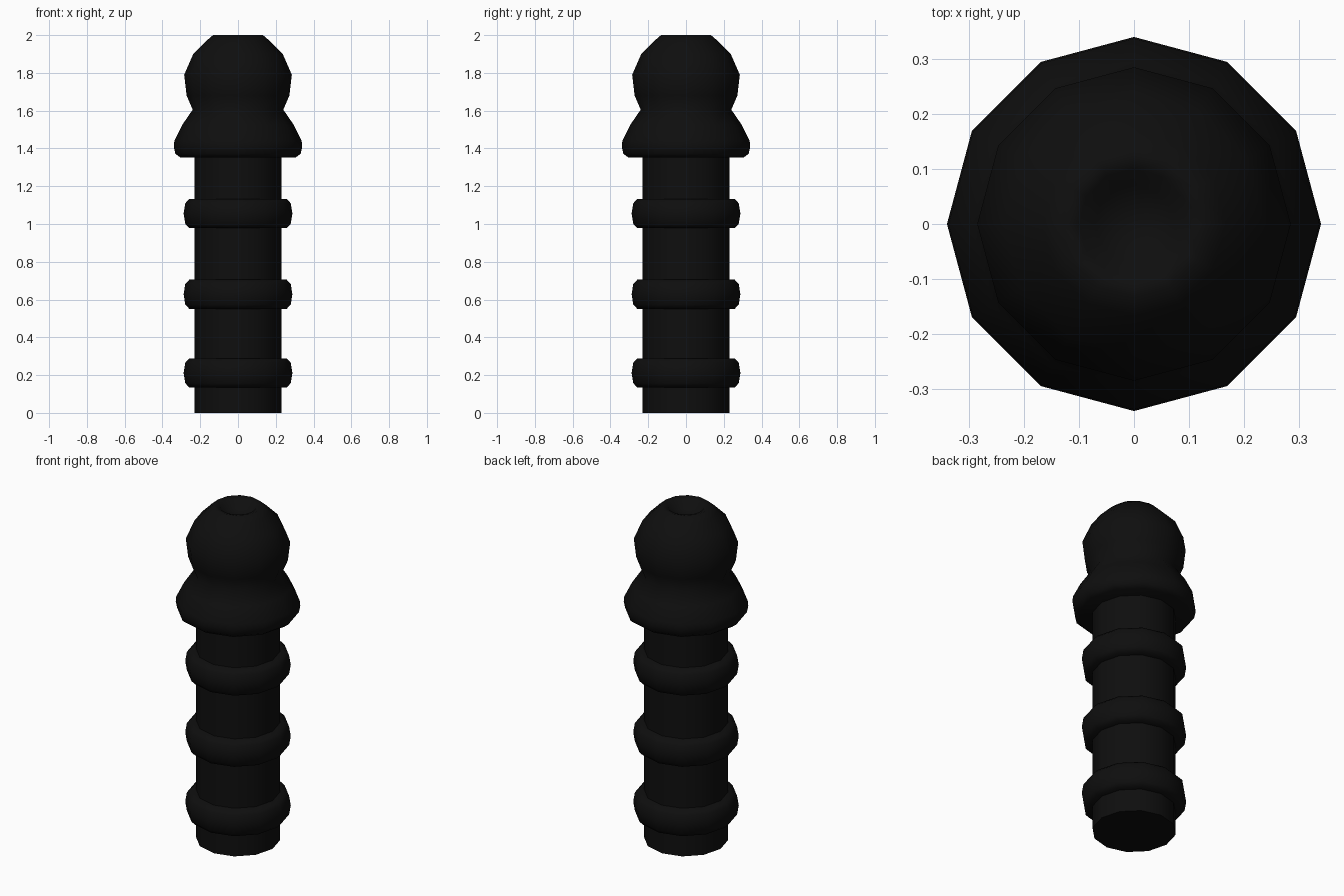
import bpy, bmesh, math

cube = bpy.data.objects.get("Cube")
if cube:
    bpy.data.objects.remove(cube, do_unlink=True)

SIDES = 12

black = bpy.data.materials.new("matte black")
black.use_nodes = True
colour = (0.0045, 0.0045, 0.0045, 1.0)
black.diffuse_color = colour
bsdf = black.node_tree.nodes["Principled BSDF"]
bsdf.inputs["Base Color"].default_value = colour
bsdf.inputs["Roughness"].default_value = 0.8


def lathe(name, profile, z=0.0, closed=False, sharp=40):
    """Turn a (radius, height) profile, listed bottom to top, about z."""
    bm = bmesh.new()
    rings = []
    for r, h in profile:
        if r == 0:
            rings.append([bm.verts.new((0, 0, h))])
        else:
            rings.append([bm.verts.new((r * math.cos(a), r * math.sin(a), h))
                          for a in (2 * math.pi * i / SIDES for i in range(SIDES))])
    pairs = list(zip(rings, rings[1:]))
    if closed:
        pairs.append((rings[-1], rings[0]))
    for low, high in pairs:
        for i in range(SIDES):
            j = (i + 1) % SIDES
            corners = [low[i % len(low)], low[j % len(low)],
                       high[j % len(high)], high[i % len(high)]]
            bm.faces.new(list(dict.fromkeys(corners)))
    bmesh.ops.recalc_face_normals(bm, faces=bm.faces)
    mesh = bpy.data.meshes.new(name)
    bm.to_mesh(mesh)
    bm.free()
    mesh.materials.append(black)
    obj = bpy.data.objects.new(name, mesh)
    obj.location.z = z
    bpy.context.collection.objects.link(obj)
    bpy.ops.object.select_all(action='DESELECT')
    obj.select_set(True)
    bpy.context.view_layer.objects.active = obj
    bpy.ops.object.shade_smooth_by_angle(angle=math.radians(sharp))
    return obj


# Straight shaft with a flat base
lathe("shaft", [(0, 0), (0.229, 0), (0.229, 1.40), (0, 1.40)])

# Three rounded collars around the shaft
collar = [(0.20, -0.077), (0.258, -0.077), (0.279, -0.055), (0.288, 0.0),
          (0.279, 0.055), (0.258, 0.077), (0.20, 0.077)]
for name, z in (("lower_collar", 0.212), ("middle_collar", 0.628), ("upper_collar", 1.055)):
    lathe(name, collar, z, closed=True, sharp=65)

# Flared skirt and domed head with a dimple in the top
lathe("flared_head", [
    (0, 1.352), (0.305, 1.352), (0.332, 1.372), (0.34, 1.41), (0.337, 1.44),
    (0.295, 1.525), (0.240, 1.605), (0.272, 1.68), (0.285, 1.79),
    (0.237, 1.90), (0.167, 1.97), (0.132, 2.0), (0.10, 1.99),
    (0.07, 1.955), (0, 1.94)], sharp=75)
